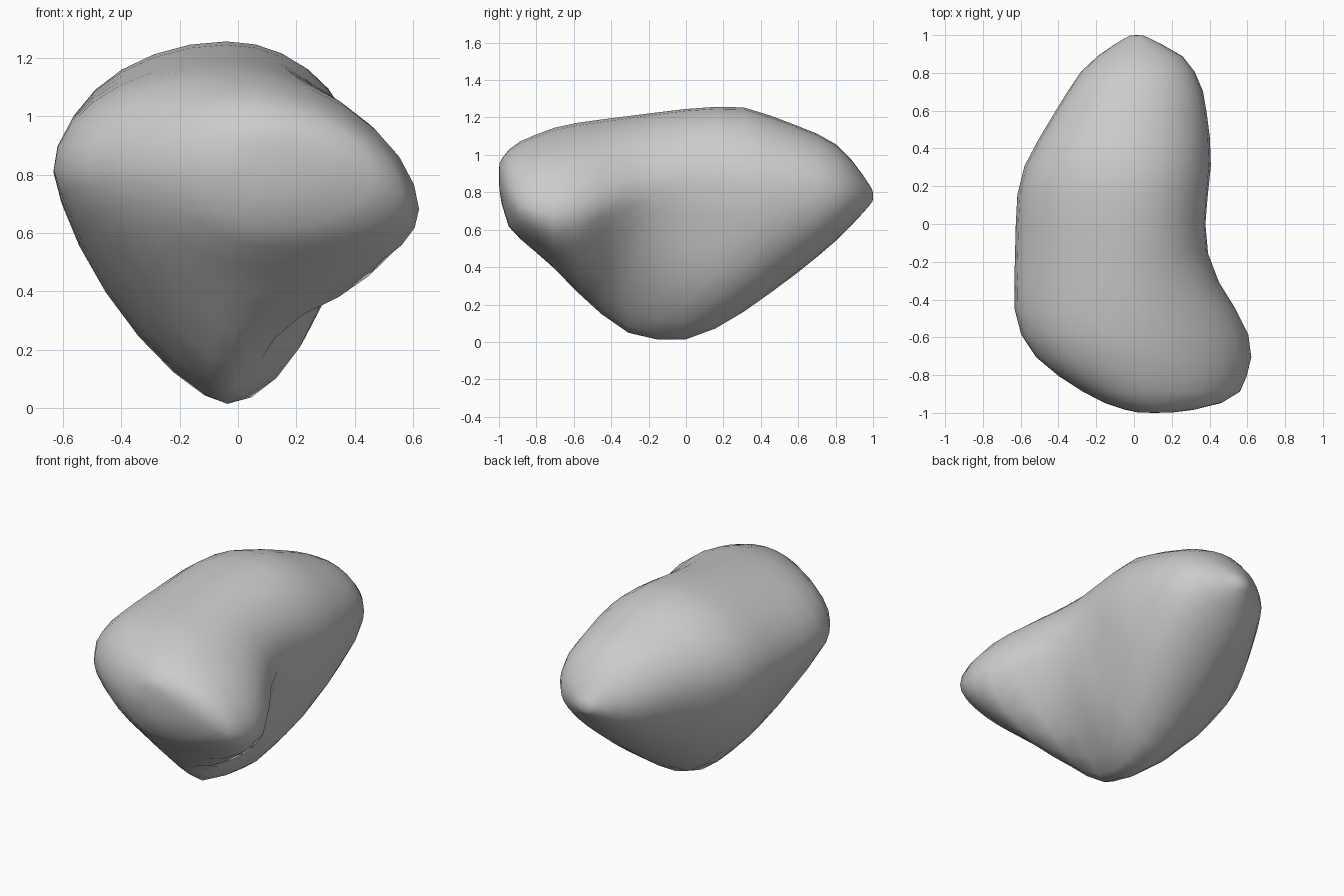
import bpy
import bmesh
import math
from mathutils import Vector

RINGS = 20
SIDES = 28

cube = bpy.data.objects.get("Cube")
if cube:
    bpy.data.objects.remove(cube, do_unlink=True)

# Outlines of the rock along its length, as (y, value) pairs
left_edge = [(-1, .02), (-.97, -.12), (-.85, -.35), (-.7, -.54), (-.53, -.645),
             (.25, -.625), (.5, -.48), (.82, -.28), (.92, -.16), (1, -.02)]
right_edge = [(-1, .2), (-.975, .42), (-.91, .57), (-.65, .65), (-.47, .56),
              (-.28, .43), (-.1, .37), (.36, .42), (.72, .37), (.88, .29), (1, .05)]
underside = [(-1, .82), (-.97, .62), (-.7, .39), (-.52, .19), (-.28, .005),
             (.05, -.005), (.32, .16), (.63, .39), (.84, .57), (1, .75)]
crest = [(-1, .96), (-.93, 1.06), (-.67, 1.165), (.08, 1.26),
         (.32, 1.265), (.72, 1.11), (.81, 1.06), (.91, .95), (1, .81)]

# Where the widest, highest and lowest lines run
left_height = [(-1, .84), (-.8, .82), (0, .8), (.5, .84), (1, .78)]
right_height = [(-1, .88), (-.9, .72), (-.65, .66), (-.3, .78), (0, .85), (1, .78)]
crest_line = [(-1, .1), (-.6, -.02), (.4, -.04), (1, .02)]
keel_line = [(-1, .1), (-.5, -.03), (.05, -.04), (1, .02)]

# Fullness of each flank: two is round, one is straight
upper_left = [(-1, 2), (1, 2)]
upper_right = [(-1, 1.8), (-.5, 1.75), (.1, 2), (1, 2)]
lower_left = [(-1, 1.8), (-.5, 1.25), (0, 1.4), (.4, 1.8), (1, 2)]
lower_right = [(-1, 2), (-.65, 2), (-.48, 1.25), (-.33, 1), (-.18, 1.4),
               (0, 1.9), (.5, 2.1), (1, 2)]


def sample(outline, y):
    """Straight interpolation along an outline."""
    for (start, a), (end, b) in zip(outline, outline[1:]):
        if y <= end:
            return a + (b - a) * max(y - start, 0) / (end - start)
    return outline[-1][1]


def section_point(y, angle):
    """Point on the cross-section, made of four rounded quarters."""
    c, s = math.cos(angle), math.sin(angle)
    on_right, on_top = c >= 0, s >= 0
    side_x = sample(right_edge if on_right else left_edge, y)
    side_z = sample(right_height if on_right else left_height, y)
    pole_x = sample(crest_line if on_top else keel_line, y)
    pole_z = sample(crest if on_top else underside, y)
    if on_top:
        flank = upper_right if on_right else upper_left
    else:
        flank = lower_right if on_right else lower_left
    fullness = sample(flank, y)
    u, v = abs(c) ** (2 / fullness), abs(s) ** (2 / fullness)
    return Vector((pole_x + (side_x - pole_x) * u, y, side_z + (pole_z - side_z) * v))


def press_dent(bm, centre, radius, depth):
    """Push the surface inwards around a point on the left flank."""
    for v in bm.verts:
        distance = (v.co - centre).length / radius
        v.co.x -= depth * math.exp(-distance * distance)


# Rock body: rings of cross-sections joined from front to back
bm = bmesh.new()
rings = []
for i in range(RINGS + 1):
    y = math.sin(math.pi * (i / RINGS - .5))
    rings.append([bm.verts.new(section_point(y, math.tau * k / SIDES)) for k in range(SIDES)])
for ring, following in zip(rings, rings[1:]):
    for k in range(SIDES):
        n = (k + 1) % SIDES
        bm.faces.new((ring[k], ring[n], following[n], following[k]))
for cap in (rings[0], rings[-1]):
    face = bm.faces.new(cap)
    bmesh.ops.poke(bm, faces=[face])

# Shallow hollow, then a worn, rounded surface
press_dent(bm, Vector((.36, .08, .58)), .14, .05)
for _ in range(2):
    bmesh.ops.smooth_vert(bm, verts=bm.verts[:], factor=.3,
                          use_axis_x=True, use_axis_y=True, use_axis_z=True)
bmesh.ops.recalc_face_normals(bm, faces=bm.faces[:])

mesh = bpy.data.meshes.new("rock_body")
bm.to_mesh(mesh)
bm.free()
rock = bpy.data.objects.new("rock_body", mesh)
bpy.context.collection.objects.link(rock)
mesh.shade_smooth()

# Plain grey stone
stone = bpy.data.materials.new("grey_stone")
stone.use_nodes = True
grey = (.6, .6, .6, 1)
stone.diffuse_color = grey
stone.node_tree.nodes["Principled BSDF"].inputs["Base Color"].default_value = grey
mesh.materials.append(stone)
